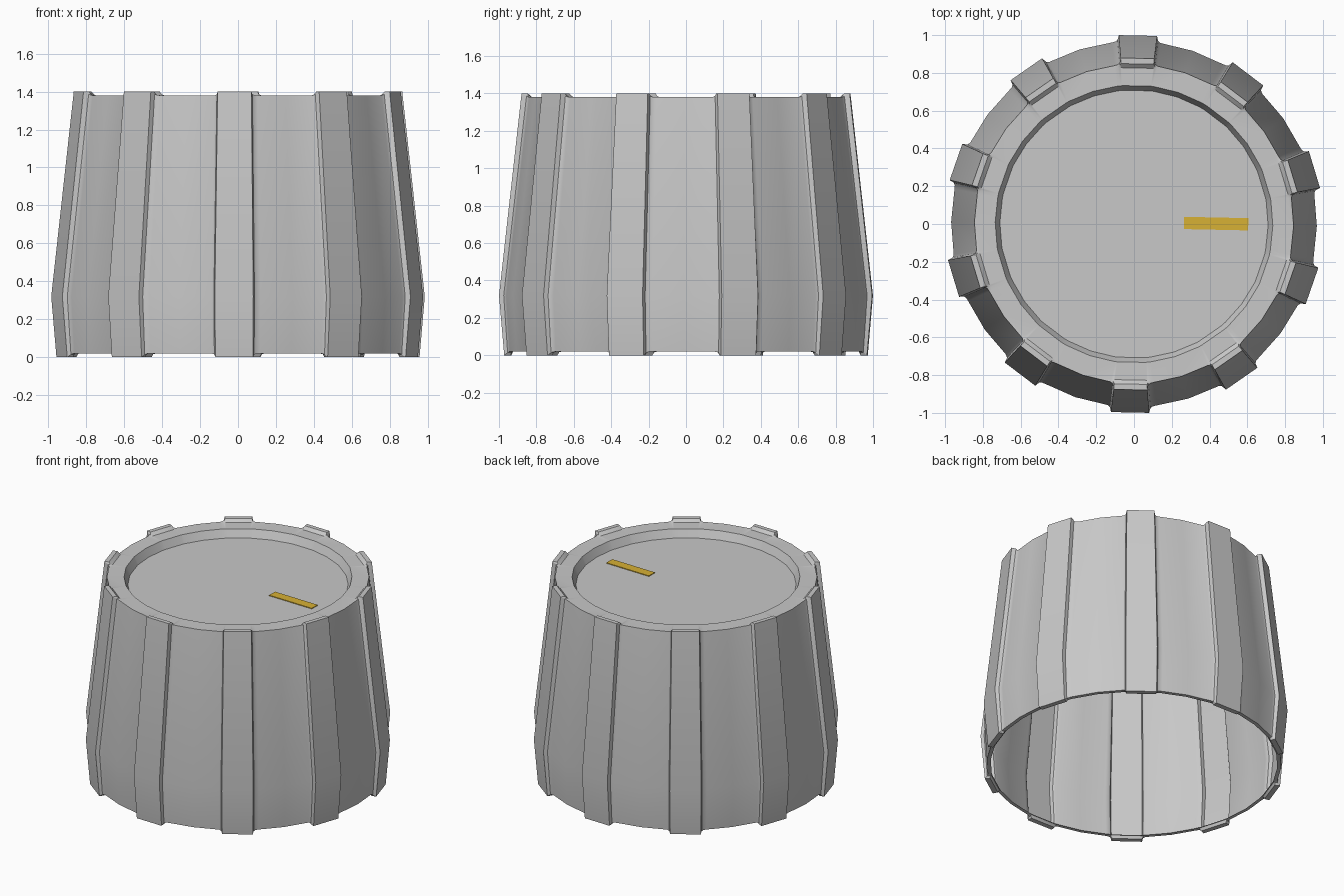
import bpy, bmesh, math

cube = bpy.data.objects.get("Cube")
if cube:
    bpy.data.objects.remove(cube, do_unlink=True)

TURN = math.radians(-1.2)   # whole knob is turned slightly
RIBS = 10


def make_material(name, rgb):
    mat = bpy.data.materials.new(name)
    mat.use_nodes = True
    colour = (*rgb, 1.0)
    mat.diffuse_color = colour
    bsdf = mat.node_tree.nodes["Principled BSDF"]
    bsdf.inputs["Base Color"].default_value = colour
    bsdf.inputs["Roughness"].default_value = 0.6
    return mat


def make_object(name, bm, mat):
    mesh = bpy.data.meshes.new(name)
    bm.to_mesh(mesh)
    bm.free()
    mesh.materials.append(mat)
    obj = bpy.data.objects.new(name, mesh)
    bpy.context.collection.objects.link(obj)
    return obj


grey = make_material("grey plastic", (0.58, 0.58, 0.58))
yellow = make_material("yellow paint", (0.68, 0.44, 0.035))

# Profile rows from bottom lip to dish floor:
# (groove radius, groove height, rib radius, rib height)
ROWS = [
    (0.925, 0.02, 0.925, 0.02),    # inner edge of lip
    (0.932, 0.02, 0.932, 0.02),
    (0.940, 0.02, 0.940, 0.00),    # rib foot
    (0.950, 0.02, 0.975, 0.00),
    (0.968, 0.32, 1.003, 0.32),    # widest point
    (0.845, 1.38, 0.882, 1.40),    # top edge
    (0.838, 1.38, 0.852, 1.40),
    (0.830, 1.38, 0.830, 1.38),    # top rim
    (0.735, 1.38, 0.735, 1.38),
    (0.710, 1.325, 0.710, 1.325),  # dish floor
]

# One rib and one groove: (angle from rib centre in degrees, rib amount)
SECTION = [
    (-7.2, 0.0), (-6.3, 0.25), (-5.8, 1.0),
    (5.8, 1.0), (6.3, 0.3), (7.0, 0.08), (8.2, 0.0),
    (18.5, 0.0),
]

# Ribbed shell with lip, rim and sunken dish
bm = bmesh.new()
columns = []
for k in range(RIBS):
    for deg, amount in SECTION:
        a = TURN + math.radians(90 + 360 / RIBS * k + deg)
        column = []
        for r0, z0, r1, z1 in ROWS:
            r = r0 + (r1 - r0) * amount
            z = z0 + (z1 - z0) * amount
            column.append(bm.verts.new((r * math.cos(a), r * math.sin(a), z)))
        columns.append(column)
for i, c in enumerate(columns):
    d = columns[(i + 1) % len(columns)]
    for j in range(len(ROWS) - 1):
        bm.faces.new((c[j], d[j], d[j + 1], c[j + 1]))
bm.faces.new([c[-1] for c in columns])
shell = make_object("knob_shell", bm, grey)

bpy.ops.object.select_all(action='DESELECT')
shell.select_set(True)
bpy.context.view_layer.objects.active = shell
bpy.ops.object.shade_smooth_by_angle(angle=math.radians(30))

# Painted pointer mark on the dish floor
bm = bmesh.new()
bmesh.ops.create_cube(bm, size=1)
bmesh.ops.scale(bm, vec=(0.34, 0.065, 0.006), verts=bm.verts)
mark = make_object("pointer_mark", bm, yellow)
mark.location = (0.435, 0.002, 1.327)
mark.rotation_euler.z = TURN
